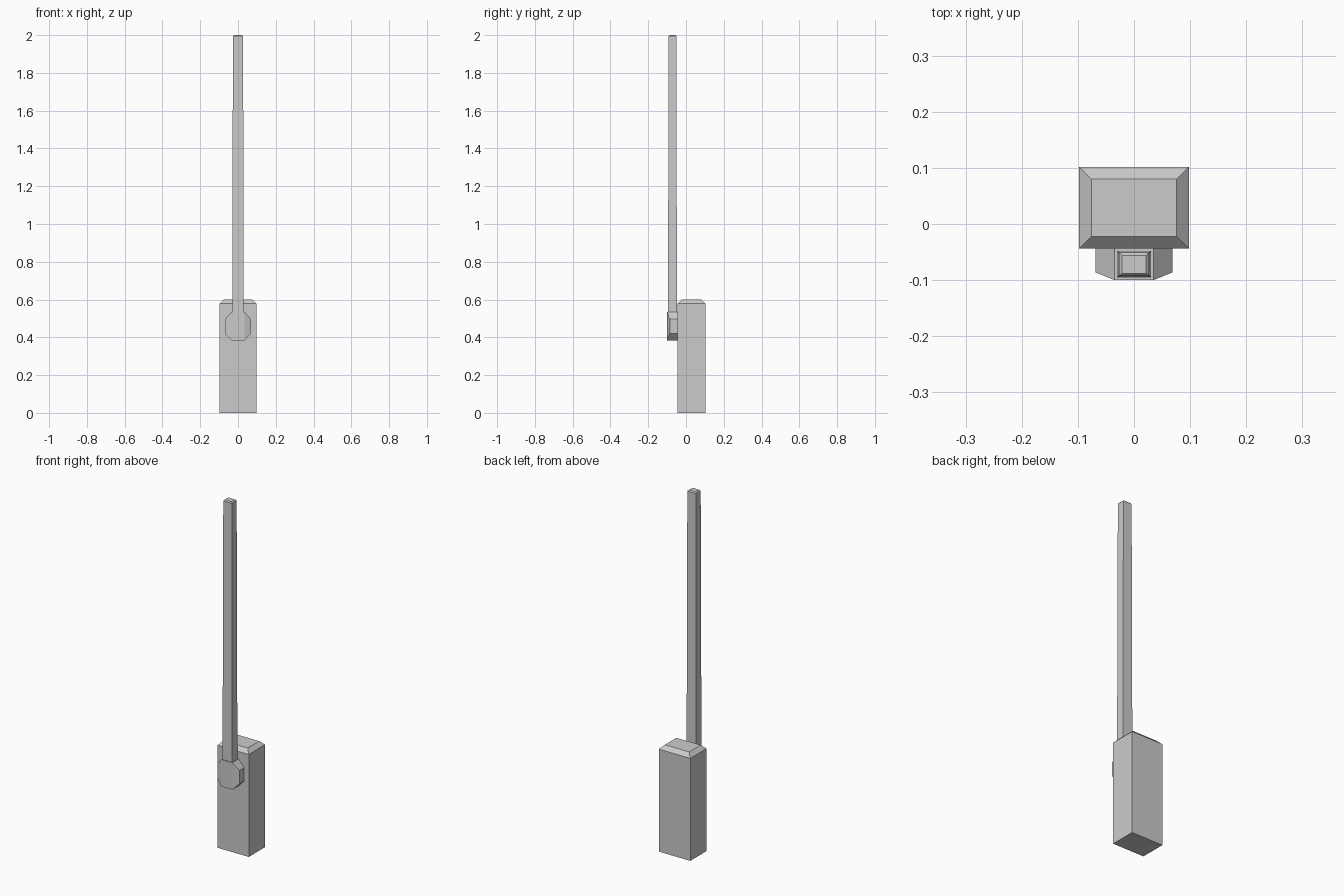
import bpy

if "Cube" in bpy.data.objects:
    bpy.data.objects.remove(bpy.data.objects["Cube"])


def make(name, verts, faces):
    mesh = bpy.data.meshes.new(name)
    mesh.from_pydata(verts, [], faces)
    mesh.validate()
    obj = bpy.data.objects.new(name, mesh)
    bpy.context.collection.objects.link(obj)
    return obj


def loft(name, rings):
    """Closed solid from equally long rings, listed counter-clockwise seen from the end."""
    n = len(rings[0])
    verts = [v for ring in rings for v in ring]
    faces = [tuple(reversed(range(n)))]
    for k in range(len(rings) - 1):
        a, b = k * n, (k + 1) * n
        faces += [(a + i, a + (i + 1) % n, b + (i + 1) % n, b + i) for i in range(n)]
    return make(name, verts, faces + [tuple(range(len(verts) - n, len(verts)))])


def rect(hx, y0, y1, z):
    return [(-hx, y0, z), (hx, y0, z), (hx, y1, z), (-hx, y1, z)]


# Cabinet with a chamfered top
loft("cabinet", [rect(0.098, -0.044, 0.102, 0),
                 rect(0.098, -0.044, 0.102, 0.578),
                 rect(0.076, -0.022, 0.080, 0.6)])

# Barrier arm, slightly tapered with a small chamfered tip
loft("barrier_arm", [rect(0.030, -0.095, -0.048, 0.52),
                     rect(0.027, -0.0925, -0.0505, 1.994),
                     rect(0.021, -0.088, -0.056, 2.0)])

# Octagonal pivot housing: front folds back towards its left and right edges
outline = [(-0.035, 0.384), (0.035, 0.384), (0.069, 0.420), (0.069, 0.496),
           (0.035, 0.535), (-0.035, 0.535), (-0.069, 0.496), (-0.069, 0.420)]
back = [(x, -0.044, z) for x, z in outline]
front = [(x, -0.100 if abs(x) < 0.05 else -0.086, z) for x, z in outline]
sides = [(i, (i + 1) % 8, (i + 1) % 8 + 8, i + 8) for i in range(8)]
sides = [tuple(reversed(f)) for f in sides]
make("pivot_housing", back + front,
     sides + [tuple(reversed(range(8))), (8, 9, 12, 13), (9, 10, 11, 12), (8, 13, 14, 15)])

# Make all normals point outward
import bmesh
for obj in bpy.data.objects:
    bm = bmesh.new()
    bm.from_mesh(obj.data)
    bmesh.ops.recalc_face_normals(bm, faces=bm.faces)
    bm.to_mesh(obj.data)
    bm.free()
